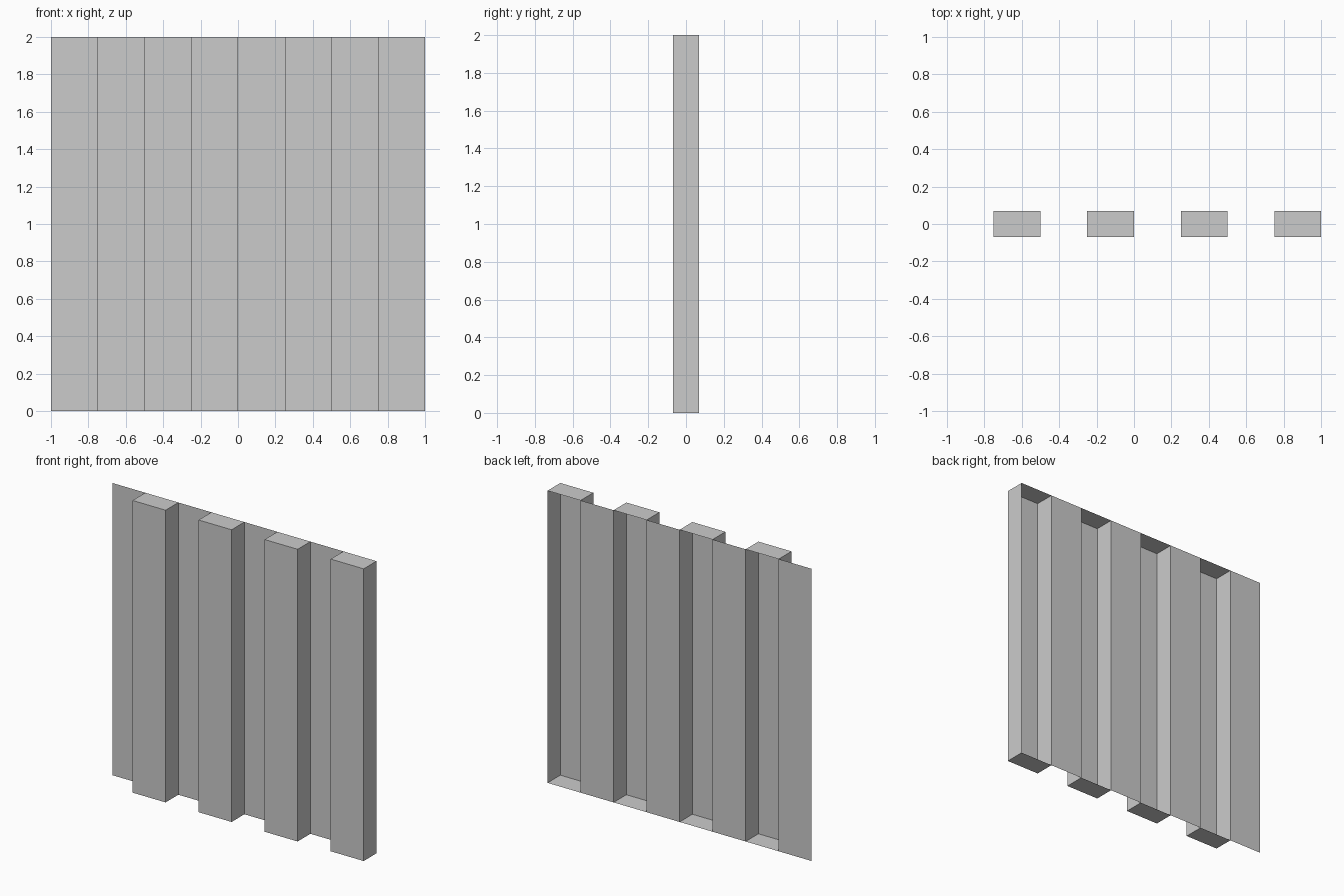
import bpy, bmesh

if "Cube" in bpy.data.objects:
    bpy.data.objects.remove(bpy.data.objects["Cube"])

PITCH, WIDTH, DEPTH, HEIGHT = 0.5, 0.25, 0.069, 2.0


def quad(bm, *points):
    bm.faces.new([bm.verts.new(p) for p in points])


bm = bmesh.new()
for i in range(4):
    x0 = -1 + i * PITCH
    x1, x2 = x0 + WIDTH, x0 + 2 * WIDTH

    # flat back strip, then folded rib: side, front, side
    profile = [(x0, DEPTH), (x1, DEPTH), (x1, -DEPTH), (x2, -DEPTH), (x2, DEPTH)]
    for (ax, ay), (bx, by) in zip(profile, profile[1:]):
        quad(bm, (ax, ay, 0), (bx, by, 0), (bx, by, HEIGHT), (ax, ay, HEIGHT))

    # rib end caps (the rib stays open at the back)
    rib = profile[1:]
    quad(bm, *[(x, y, HEIGHT) for x, y in rib])
    quad(bm, *[(x, y, 0) for x, y in reversed(rib)])

# weld the folds into one continuous sheet
bmesh.ops.remove_doubles(bm, verts=bm.verts, dist=0.0001)

mesh = bpy.data.meshes.new("corrugated_panel")
bm.to_mesh(mesh)
bm.free()
panel = bpy.data.objects.new("corrugated_panel", mesh)
bpy.context.collection.objects.link(panel)
